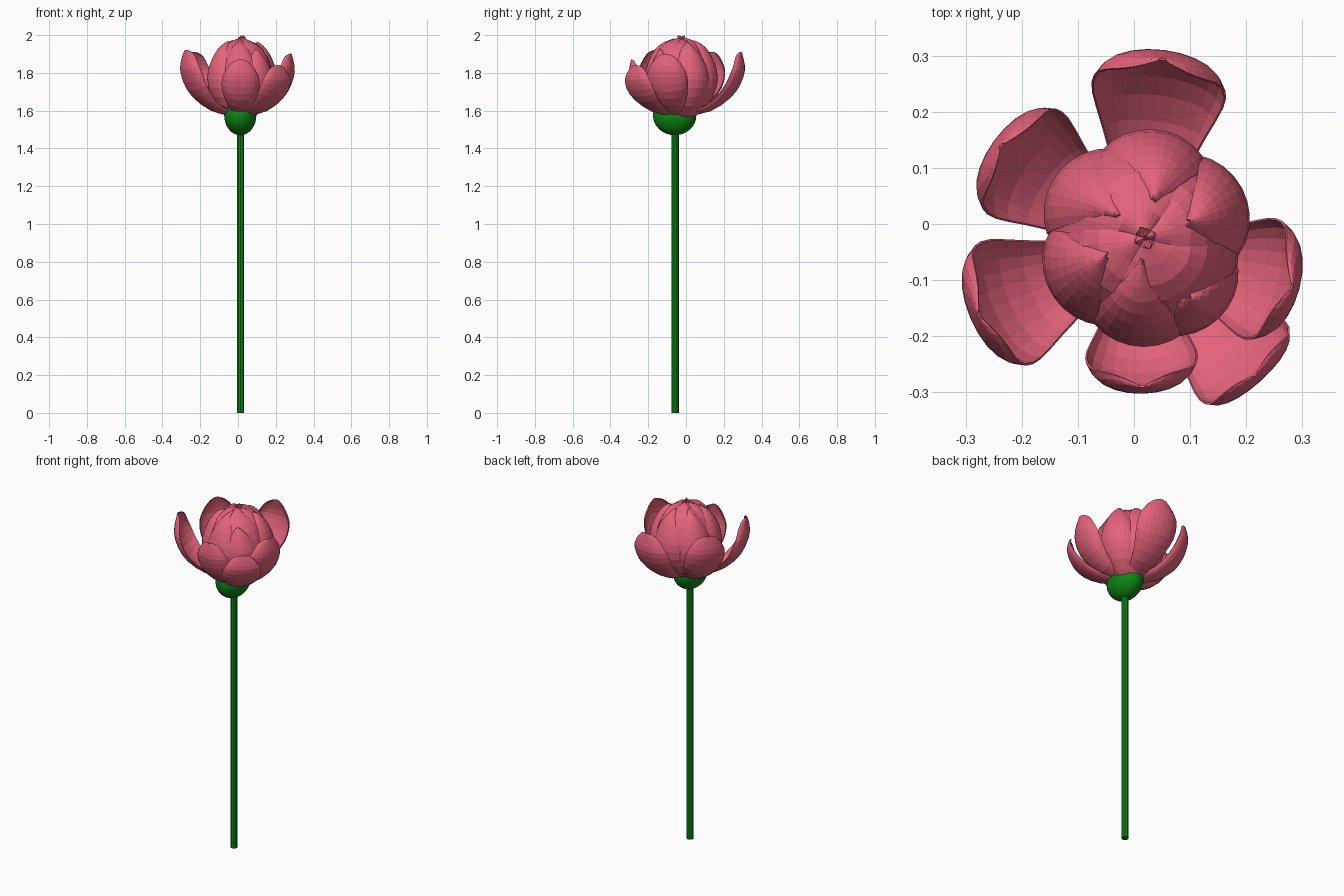
import bpy, bmesh, math
from mathutils import Vector

cube = bpy.data.objects.get("Cube")
if cube:
    bpy.data.objects.remove(cube)


def material(name, colour):
    m = bpy.data.materials.new(name)
    m.use_nodes = True
    m.diffuse_color = colour
    bsdf = next(n for n in m.node_tree.nodes if n.type == 'BSDF_PRINCIPLED')
    bsdf.inputs["Base Color"].default_value = colour
    bsdf.inputs["Roughness"].default_value = 0.7
    return m


PINK = material("petal pink", (0.78, 0.125, 0.2, 1))
GREEN = material("stem green", (0.004, 0.24, 0.007, 1))


def spline(points, t):
    """Smooth value at t (0..1) through evenly spaced points."""
    n = len(points) - 1
    i = min(int(t * n), n - 1)
    f = t * n - i
    p = [Vector(points[min(max(i + k, 0), n)]) for k in (-1, 0, 1, 2)]
    return 0.5 * (2 * p[1] + (p[2] - p[0]) * f
                  + (2 * p[0] - 5 * p[1] + 4 * p[2] - p[3]) * f ** 2
                  + (3 * p[1] - p[0] - 3 * p[2] + p[3]) * f ** 3)


def sheet(name, surface, across=10, along=14):
    """Thin petal from a surface function of s (-1..1) and v (0..1)."""
    bm = bmesh.new()
    # rows crowd towards the tip so that it rounds off evenly
    rows = [[bm.verts.new(surface(2 * i / across - 1, 1 - (1 - j / along) ** 1.7))
             for i in range(across + 1)] for j in range(along + 1)]
    for a, b in zip(rows, rows[1:]):
        for i in range(across):
            bm.faces.new((a[i], a[i + 1], b[i + 1], b[i]))
    mesh = bpy.data.meshes.new(name)
    bm.to_mesh(mesh)
    bm.free()
    ob = bpy.data.objects.new(name, mesh)
    bpy.context.collection.objects.link(ob)
    mesh.materials.append(PINK)
    mod = ob.modifiers.new("thickness", 'SOLIDIFY')
    mod.thickness = 0.004
    mod.offset = 0


# Stem and the swollen base of the flower
bpy.ops.mesh.primitive_cylinder_add(vertices=10, radius=0.02, depth=1.52,
                                    location=(0.014, -0.058, 0.76))
stem = bpy.context.object
stem.name = "stem"
bpy.ops.mesh.primitive_uv_sphere_add(segments=32, ring_count=16, radius=1,
                                     location=(0.012, -0.06, 1.575))
base = bpy.context.object
base.name = "flower_base"
base.scale = (0.085, 0.115, 0.105)
bpy.ops.object.shade_smooth()
for ob in (stem, base):
    ob.data.materials.append(GREEN)

# Open outer petals: cupped spoons leaning away from the bud
SPOON = [(0.12, 0), (0.52, 0.1), (0.85, 0.36), (1, 0.7), (0.96, 1)]
WIDTH = [(0.3, 0), (0.6, 0), (0.93, 0), (1.06, 0), (1, 0)]


def outer_petal(name, angle, reach, top, half, cup):
    a = math.radians(angle)
    out = Vector((math.cos(a), math.sin(a), 0))
    side = Vector((-out.y, out.x, 0))
    up = Vector((0, 0, 1))
    bottom = 1.57

    def at(v):
        p = spline(SPOON, v)
        return out * p.x * reach + up * (bottom + p.y * (top - bottom))

    def surface(s, v):
        run = (at(min(v + 0.02, 1)) - at(max(v - 0.02, 0))).normalized()
        inward = side.cross(run)
        if inward.dot(up - out) < 0:
            inward.negate()
        w = spline(WIDTH, v).x * half * math.sqrt(max(1 - v ** 4, 0.004))
        return (Vector((0.01, -0.04, 0)) + at(v) + side * w * math.sin(s * 1.35)
                + inward * cup * w * s * s)

    sheet(name, surface)


for name, *values in (
        ("back_petal", 83, 0.35, 1.91, 0.13, 0.45),
        ("back_right_petal", 144, 0.318, 1.91, 0.122, 0.45),
        ("front_right_petal", 203, 0.325, 1.92, 0.128, 0.45),
        ("front_petal", 271, 0.26, 1.87, 0.108, 0.5),
        ("front_left_petal", 312, 0.32, 1.84, 0.112, 0.3),
        ("left_petal", 345, 0.292, 1.9, 0.12, 0.5)):
    outer_petal(name, *values)

# Closed bud: overlapping shells whose tips fold across a rounded crown
BUD = [(0.045, 1.555), (0.125, 1.63), (0.172, 1.74), (0.16, 1.85),
       (0.1, 1.95), (-0.02, 1.998)]


def bud_petal(name, angle, size, spread, reach, bulge, taper):
    a0 = math.radians(angle)

    def surface(s, v):
        p = spline(BUD, v * reach)
        # the tip rounds off while the lower part keeps its full spread
        w = math.radians(spread) * math.sqrt(max(1 - v ** taper, 0.01))
        a = a0 + s * w
        r = p.x * size * (1 + 0.045 * s - bulge * s * s)
        z = 1.555 + (p.y - 1.555) * (0.5 + 0.5 * min(size, 1))
        return Vector((0.02 + r * math.cos(a), -0.025 + r * math.sin(a),
                       z - 0.015 * s * s * v))

    sheet(name, surface)


for i, size in enumerate((1, 0.97, 0.99, 0.96)):
    bud_petal(f"inner_bud_petal_{i + 1}", 110 + 90 * i, size, 66, 1, 0.08, 14)
for i, (angle, reach) in enumerate(((78, 0.86), (20, 0.84), (305, 0.74),
                                    (262, 0.9), (205, 0.85), (140, 0.87))):
    bud_petal(f"bud_petal_{i + 1}", angle, 1.1, 39, reach, 0.14, 4)
